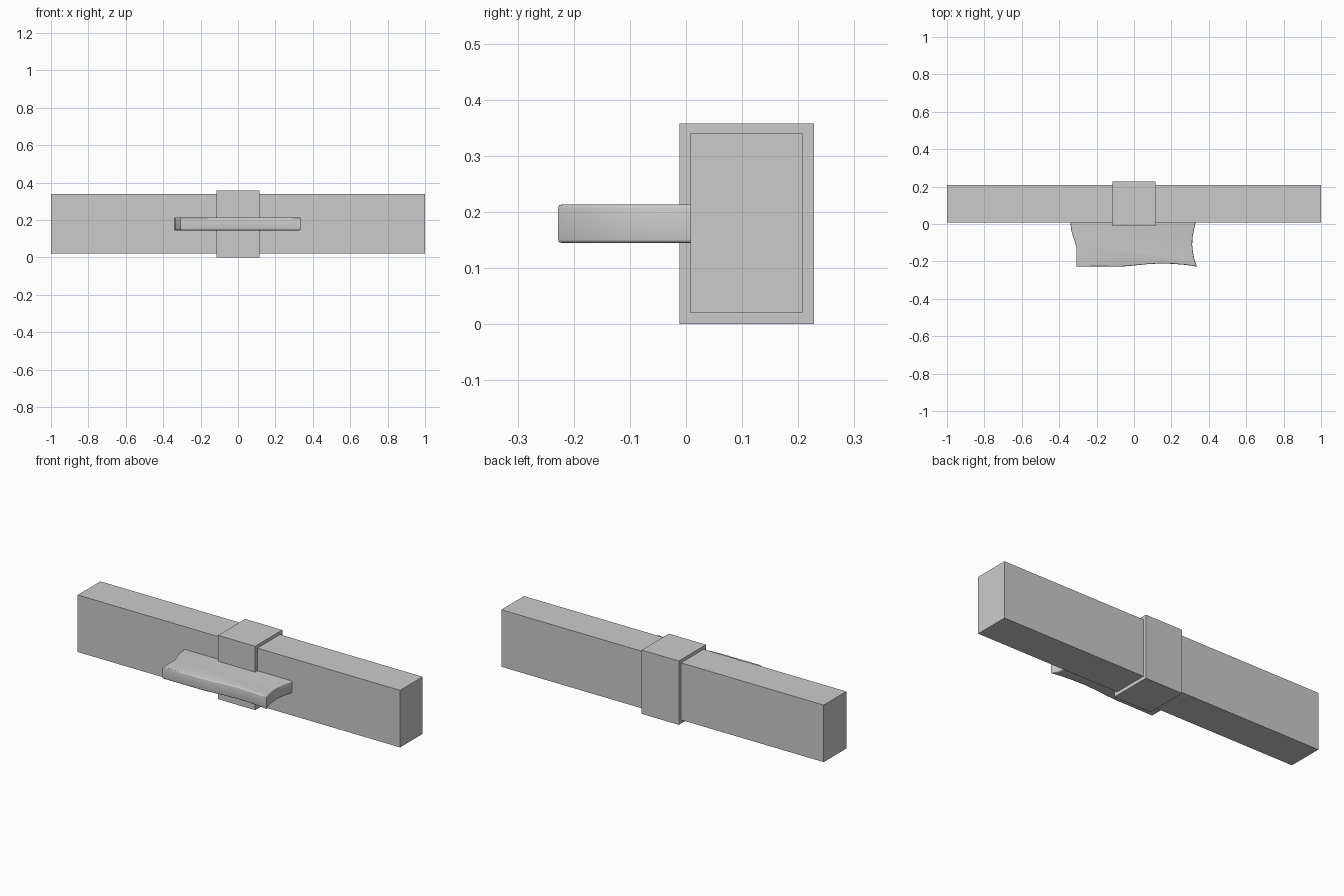
import bpy, bmesh

if "Cube" in bpy.data.objects:
    bpy.data.objects.remove(bpy.data.objects["Cube"])


def box(name, lo, hi):
    bm = bmesh.new()
    bmesh.ops.create_cube(bm, size=1)
    for v in bm.verts:
        v.co = [(a + b) / 2 + c * (b - a) for a, b, c in zip(lo, hi, v.co)]
    me = bpy.data.meshes.new(name)
    bm.to_mesh(me)
    bm.free()
    ob = bpy.data.objects.new(name, me)
    bpy.context.collection.objects.link(ob)
    return ob


# Long beam and the wider collar around its middle
box("beam", (-1, 0.008, 0.02), (1, 0.208, 0.34))
box("collar", (-0.115, -0.012, 0), (0.115, 0.228, 0.358))

# Irregular ledge on the front: curved outline extruded upwards
outline = [
    (-0.34, 0.01), (-0.336, -0.03), (-0.325, -0.07), (-0.313, -0.105),
    (-0.308, -0.125), (-0.308, -0.228), (-0.06, -0.227), (0.0, -0.222),
    (0.07, -0.215), (0.14, -0.211), (0.21, -0.213), (0.28, -0.219),
    (0.337, -0.228), (0.323, -0.19), (0.315, -0.15), (0.311, -0.11),
    (0.313, -0.07), (0.321, -0.03), (0.33, 0.01),
]
bm = bmesh.new()
base = bm.faces.new([bm.verts.new((x, y, 0.145)) for x, y in outline])
top = bmesh.ops.extrude_face_region(bm, geom=[base], use_keep_orig=True)
for v in [g for g in top["geom"] if isinstance(g, bmesh.types.BMVert)]:
    v.co.z = 0.213
bmesh.ops.recalc_face_normals(bm, faces=bm.faces[:])

# Round the upper and lower rims, leaving the edge against the beam sharp
rims = [e for e in bm.edges
        if abs(e.verts[0].co.z - e.verts[1].co.z) < 1e-4
        and min(v.co.y for v in e.verts) < 0.005]
bmesh.ops.bevel(bm, geom=rims, offset=0.006, segments=3, profile=0.5,
                affect='EDGES')
me = bpy.data.meshes.new("ledge")
bm.to_mesh(me)
bm.free()
ledge = bpy.data.objects.new("ledge", me)
bpy.context.collection.objects.link(ledge)
bpy.context.view_layer.objects.active = ledge
ledge.select_set(True)
bpy.ops.object.shade_smooth_by_angle(angle=0.7)
